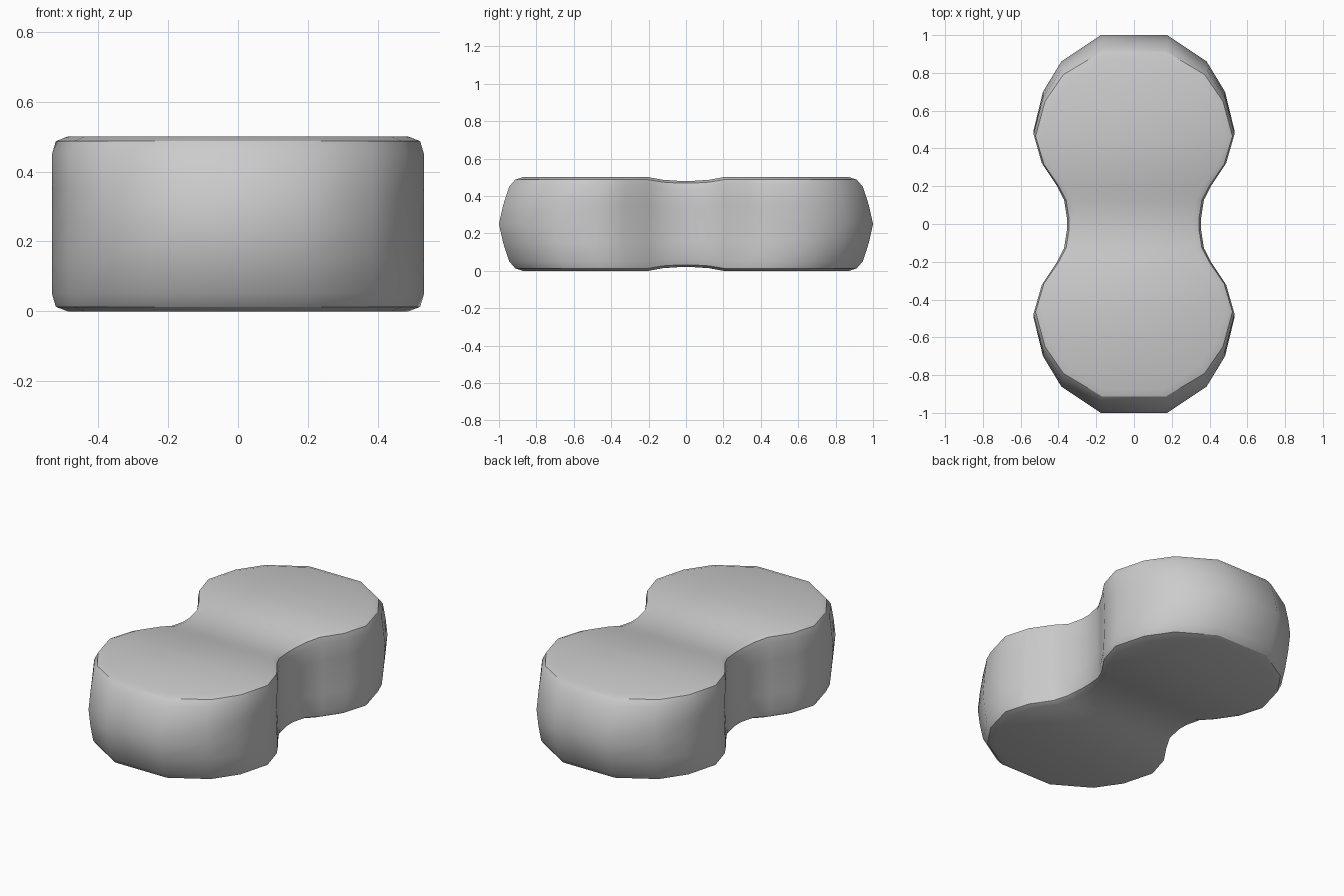
import bpy, bmesh

if "Cube" in bpy.data.objects:
    bpy.data.objects.remove(bpy.data.objects["Cube"])

# Right-hand outline of one lobe at mid height (x, y), from waist to end
HALF = [(0.355, 0.03), (0.37, 0.13), (0.41, 0.21), (0.488, 0.333),
        (0.532, 0.495), (0.482, 0.70), (0.385, 0.86), (0.175, 1.0)]
right = [(x, -y) for x, y in reversed(HALF)] + HALF
outline = right + [(-x, y) for x, y in reversed(right)]
N = len(outline)
ROWS = len(right)

# Wall levels: height from middle, inset in x, pull-in of the lobe ends in y
UP = [(0.1, 0.0, 0.022), (0.2, 0.0, 0.055), (0.237, 0.011, 0.087), (0.25, 0.045, 0.125)]
levels = [(-h, a, b) for h, a, b in reversed(UP)] + [(0, 0, 0)] + UP


def waist(y):
    """Height factor that makes the shallow dip across the waist."""
    y = abs(y)
    return 0.92 if y < 0.1 else 0.945 if y < 0.2 else 1.0


bm = bmesh.new()
rings = []
for h, dx, dy in levels:
    ring = []
    for x, y in outline:
        sx, sy = (1 if x > 0 else -1), (1 if y > 0 else -1)
        side = dx * min(1, abs(x) / 0.35)
        px = x - sx * side
        py = y - sy * dy * abs(y) ** 1.5
        ring.append(bm.verts.new((px, py, 0.25 + h * waist(y))))
    rings.append(ring)

# Side walls
for a, b in zip(rings, rings[1:]):
    for i in range(N):
        j = (i + 1) % N
        bm.faces.new((a[i], a[j], b[j], b[i]))

# Top and bottom, in strips across the width
for ring in (rings[0], rings[-1]):
    for i in range(ROWS - 1):
        bm.faces.new((ring[i], ring[i + 1], ring[N - 2 - i], ring[N - 1 - i]))
bmesh.ops.recalc_face_normals(bm, faces=bm.faces)

# Smooth everywhere except the crisp rim
for f in bm.faces:
    f.smooth = True
for ring in (rings[1], rings[-2]):
    for i in range(N):
        bm.edges.get((ring[i], ring[(i + 1) % N])).smooth = False

mesh = bpy.data.meshes.new("double_lobe_block")
bm.to_mesh(mesh)
bm.free()
bpy.context.collection.objects.link(bpy.data.objects.new("double_lobe_block", mesh))
